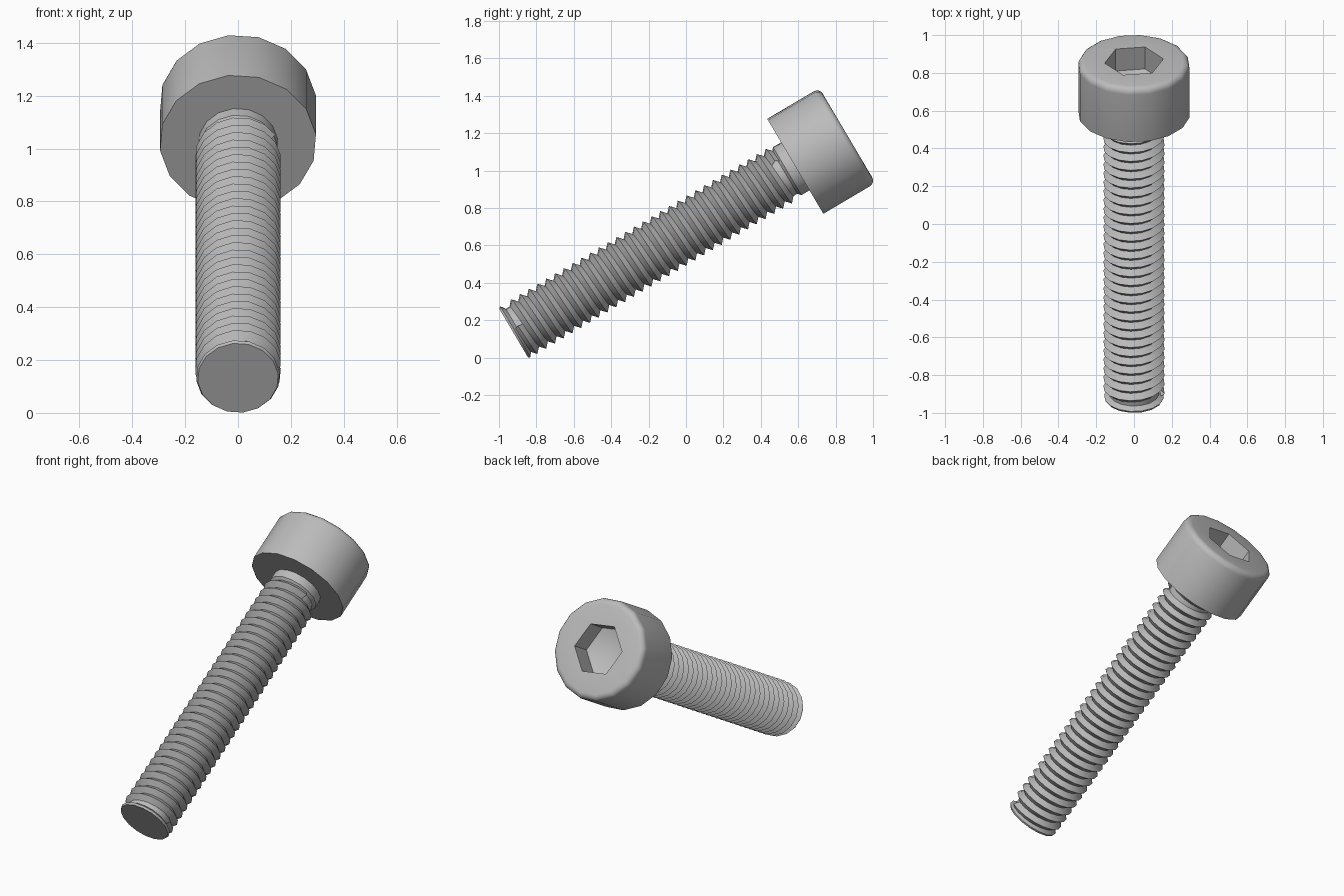
import bpy, bmesh
from math import sin, cos, pi, radians
from mathutils import Matrix, Vector

cube = bpy.data.objects.get("Cube")
if cube:
    bpy.data.objects.remove(cube)

SIDES = 16
TURN = radians(-7)          # rotation of the round parts about the axis
LENGTH = 1.75               # tip to underside of head
HEAD_R, HEAD_H, ROUND = 0.297, 0.324, 0.035
CREST, ROOT, TIP_R = 0.163, 0.133, 0.153
PITCH = 0.0545

# Local z runs from the tip to the head; the whole screw leans on its tip
POSE = Matrix.Translation((0, -0.922, 0.132)) @ Matrix.Rotation(radians(-59.4), 4, 'X')

steel = bpy.data.materials.new("grey steel")
steel.use_nodes = True
grey = (0.5, 0.5, 0.5, 1)
steel.diffuse_color = grey
steel.node_tree.nodes["Principled BSDF"].inputs["Base Color"].default_value = grey


def point(radius, angle, z):
    return Vector((radius * cos(angle), radius * sin(angle), z))


def lathe(bm, profile, sides, turn):
    """Skin rings given as (radius, z); returns the rings of vertices."""
    rings = [[bm.verts.new(point(r, turn + 2 * pi * i / sides, z)) for i in range(sides)]
             for r, z in profile]
    for low, high in zip(rings, rings[1:]):
        for i in range(sides):
            j = (i + 1) % sides
            bm.faces.new((low[i], low[j], high[j], high[i]))
    return rings


def loop_edges(bm, ring):
    return [bm.edges.get((a, b)) for a, b in zip(ring, ring[1:] + ring[:1])]


def finish(bm, name, recalc=True):
    if recalc:
        bmesh.ops.recalc_face_normals(bm, faces=bm.faces)
    mesh = bpy.data.meshes.new(name)
    bm.to_mesh(mesh)
    bm.free()
    mesh.materials.append(steel)
    obj = bpy.data.objects.new(name, mesh)
    bpy.context.collection.objects.link(obj)
    obj.matrix_world = POSE
    bpy.ops.object.select_all(action='DESELECT')
    obj.select_set(True)
    bpy.context.view_layer.objects.active = obj
    bpy.ops.object.shade_smooth_by_angle(angle=radians(35))


# Head: rounded top rim, flat underside, hexagonal socket with a conical floor
bm = bmesh.new()
top = LENGTH + HEAD_H
profile = [(HEAD_R, LENGTH)]
for k in range(5):
    a = k * pi / 8
    profile.append((HEAD_R - ROUND + ROUND * cos(a), top - ROUND + ROUND * sin(a)))
outer = lathe(bm, profile, SIDES, TURN)
bm.faces.new(outer[0][::-1])
socket = lathe(bm, [(0.157, top), (0.157, top - 0.135)], 6, radians(8))
floor = bm.verts.new((0, 0, top - 0.2))
for a, b in zip(socket[1], socket[1][1:] + socket[1][:1]):
    bm.faces.new((a, b, floor))
bmesh.ops.bridge_loops(bm, edges=loop_edges(bm, outer[-1]) + loop_edges(bm, socket[0]))
finish(bm, "head")

# Core: flat tip with a slight chamfer, hidden shaft, plain neck under the head
bm = bmesh.new()
neck = LENGTH - 0.05
rings = lathe(bm, [(TIP_R, 0), (TIP_R + 0.006, 0.012), (ROOT, 0.03), (ROOT, neck - 0.015),
                   (0.15, neck), (0.15, LENGTH)], SIDES, TURN)
bm.faces.new(rings[0][::-1])
bm.faces.new(rings[-1])
finish(bm, "shaft")

# Thread: one continuous right-handed V ridge wound around the core
bm = bmesh.new()
start, end = 0.012, neck
steps = int((end - start - PITCH) / PITCH * SIDES)
previous = None
for i in range(steps + 1):
    angle = TURN + 2 * pi * i / SIDES
    z = start + PITCH * i / SIDES
    section = [bm.verts.new(point(r, angle, z + f * PITCH))
               for r, f in ((ROOT, 0), (CREST, 0.5), (ROOT, 1))]
    if previous:
        for k in range(2):
            bm.faces.new((previous[k], section[k], section[k + 1], previous[k + 1]))
    previous = section
bmesh.ops.remove_doubles(bm, verts=bm.verts, dist=0.0001)
finish(bm, "thread", recalc=False)
